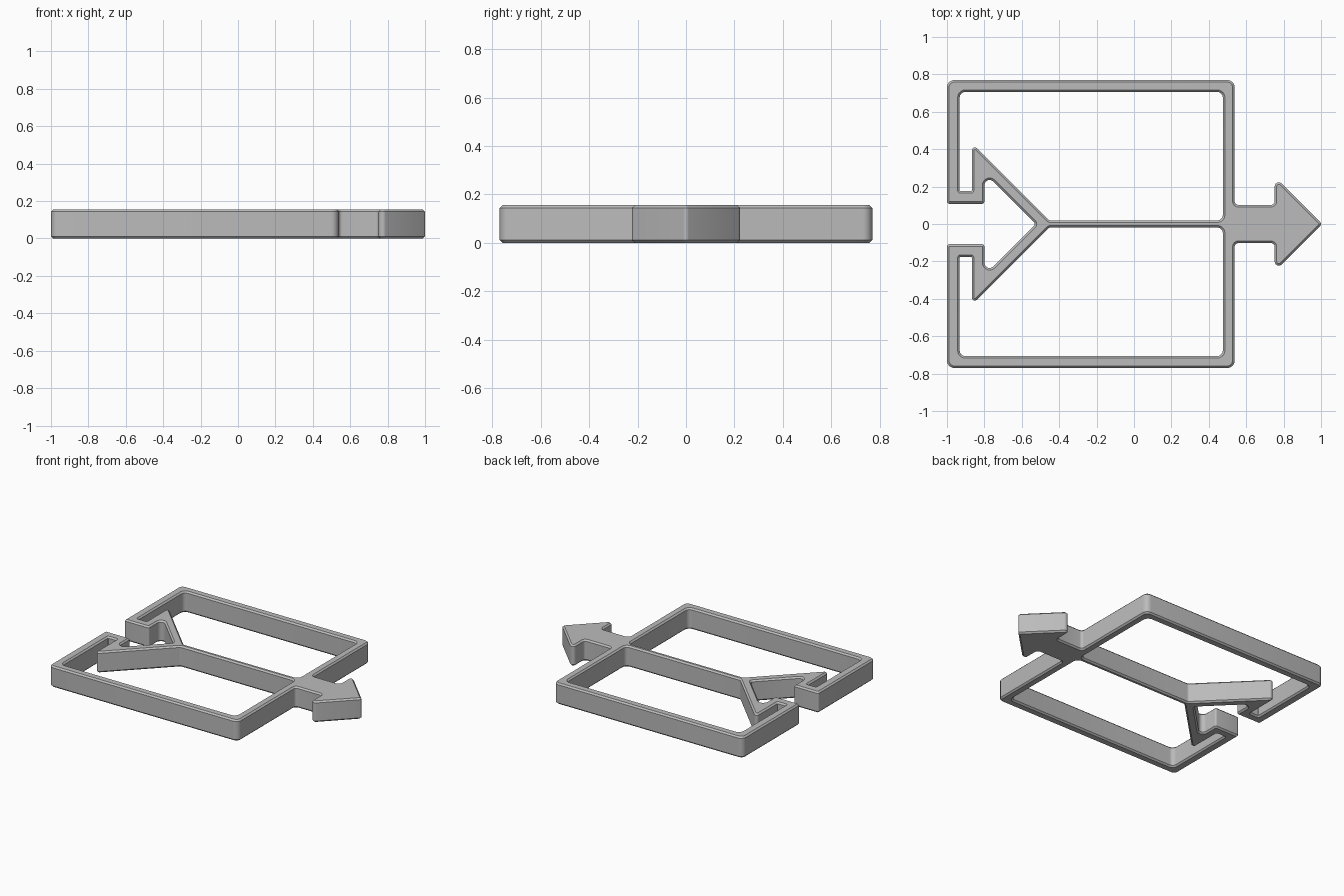
import bpy, bmesh, math
from mathutils import Vector

if "Cube" in bpy.data.objects:
    bpy.data.objects.remove(bpy.data.objects["Cube"])

HEIGHT, CHAMFER = 0.155, 0.011

grey = bpy.data.materials.new("plain grey")
grey.diffuse_color = (0.5, 0.5, 0.5, 1)
grey.use_nodes = True
grey.node_tree.nodes["Principled BSDF"].inputs["Base Color"].default_value = grey.diffuse_color


def fillet(corners, steps=6):
    """Round each (x, y, radius) corner of a closed loop."""
    out = []
    n = len(corners)
    for i, (x, y, r) in enumerate(corners):
        p = Vector((x, y))
        a = (Vector(corners[i - 1][:2]) - p).normalized()
        b = (Vector(corners[(i + 1) % n][:2]) - p).normalized()
        half = math.acos(max(-1, min(1, a.dot(b)))) / 2
        centre = p + (a + b).normalized() * (r / math.sin(half))
        start = p + a * (r / math.tan(half)) - centre
        end = p + b * (r / math.tan(half)) - centre
        sweep = math.atan2(start.x * end.y - start.y * end.x, start.dot(end))
        base = math.atan2(start.y, start.x)
        for k in range(steps + 1):
            t = base + sweep * k / steps
            out.append(centre + Vector((math.cos(t), math.sin(t))) * r)
    return out


def inset(loop, d):
    """Move a loop to its left, the solid side, by d."""
    out = []
    for i, p in enumerate(loop):
        a = (p - loop[i - 1]).normalized()
        b = (loop[(i + 1) % len(loop)] - p).normalized()
        na, nb = Vector((-a.y, a.x)), Vector((-b.y, b.x))
        out.append(p + (na + nb) * (d / (1 + na.dot(nb))))
    return out


def mirrored(corners):
    return [(x, -y, r) for x, y, r in reversed(corners)]


# Upper half of the outer outline, from arrow tip round to the rear notch
upper = [(0.752, 0.254, 0.022), (0.752, 0.102, 0.02), (0.538, 0.102, 0.02),
         (0.538, 0.77, 0.04), (-1, 0.77, 0.04), (-1, 0.108, 0.013),
         (-0.80, 0.108, 0.013), (-0.80, 0.275, 0.028)]
outline = [(1.006, 0, 0.015)] + upper + [(-0.525, 0, 0.016)] + mirrored(upper)

# Window between frame, centre bar and barb (clockwise, as a hole)
window = [(-0.932, 0.176, 0.004), (-0.932, 0.706, 0.03), (0.475, 0.706, 0.03),
          (0.475, 0.019, 0.03), (-0.454, 0.019, 0.02), (-0.867, 0.432, 0.016),
          (-0.867, 0.176, 0.004)]

# Solid plate with chamfered top and bottom rims
bm = bmesh.new()
caps = {0: [], 3: []}
for corners in (outline, window, mirrored(window)):
    loop = fillet(corners)
    layers = ((CHAMFER, 0), (0, CHAMFER), (0, HEIGHT - CHAMFER), (CHAMFER, HEIGHT))
    rings = [[bm.verts.new((p.x, p.y, z)) for p in inset(loop, d)] for d, z in layers]
    n = len(loop)
    for lo, hi in zip(rings, rings[1:]):
        for i in range(n):
            j = (i + 1) % n
            bm.faces.new((lo[i], lo[j], hi[j], hi[i]))
    for k in caps:
        caps[k] += [bm.edges.get((rings[k][i], rings[k][(i + 1) % n])) for i in range(n)]
for k, edges in caps.items():
    bmesh.ops.triangle_fill(bm, use_beauty=True, edges=edges,
                            normal=(0, 0, 1 if k else -1))
bmesh.ops.recalc_face_normals(bm, faces=bm.faces)

mesh = bpy.data.meshes.new("arrow_frame")
bm.to_mesh(mesh)
bm.free()
mesh.materials.append(grey)
frame = bpy.data.objects.new("arrow_frame", mesh)
bpy.context.collection.objects.link(frame)
bpy.context.view_layer.objects.active = frame
frame.select_set(True)
bpy.ops.object.shade_smooth_by_angle(angle=math.radians(30))
